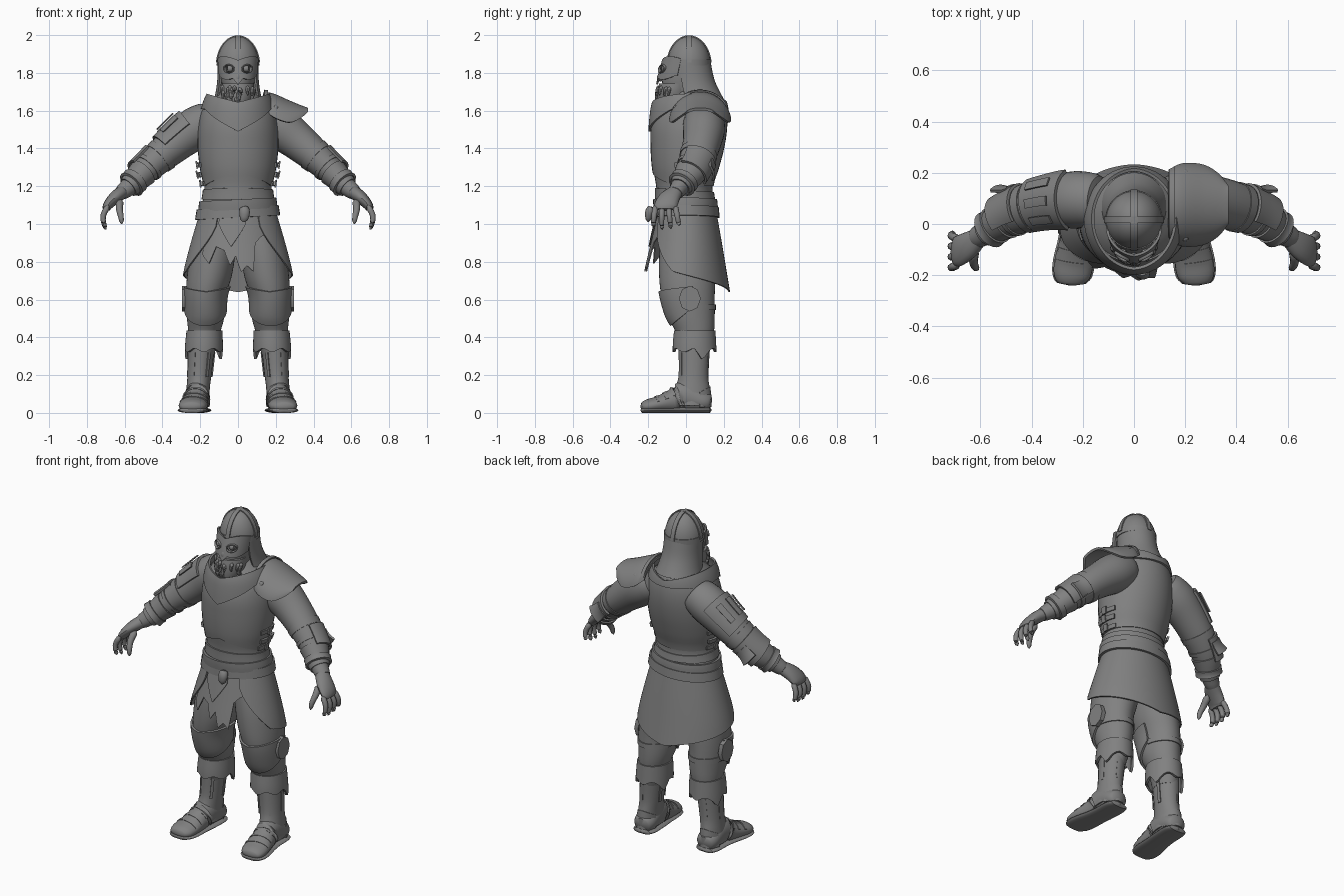
import bpy, bmesh, random
from math import sin, cos, pi, sqrt
from mathutils import Vector

cube = bpy.data.objects.get("Cube")
if cube:
    bpy.data.objects.remove(cube)
random.seed(4)
TAU = 2 * pi
made = []

grey = bpy.data.materials.new("plain_grey")
grey.use_nodes = True
grey.diffuse_color = (0.22, 0.22, 0.22, 1)
bsdf = next(n for n in grey.node_tree.nodes if n.type == 'BSDF_PRINCIPLED')
bsdf.inputs["Base Color"].default_value = grey.diffuse_color
bsdf.inputs["Roughness"].default_value = 0.7


def interp(keys, k):
    """Smooth curve through rows whose first entry is the parameter."""
    n = len(keys)
    k = min(max(k, keys[0][0]), keys[-1][0])
    i = next((j for j in range(n - 1) if k <= keys[j + 1][0]), n - 2)

    def slope(j, c):
        a, b = keys[max(j - 1, 0)], keys[min(j + 1, n - 1)]
        return (b[c] - a[c]) / (b[0] - a[0])
    a, b = keys[i], keys[i + 1]
    h = b[0] - a[0]
    t = (k - a[0]) / h
    return [a[c] * (1 + 2 * t) * (1 - t) ** 2 + b[c] * t * t * (3 - 2 * t)
            + h * t * (1 - t) * (slope(i, c) * (1 - t) - slope(i + 1, c) * t)
            for c in range(1, len(a))]


def grid(name, f, nu, nv, thick=0.0, both=False, cap=False, keep=None):
    """Surface f(u, v); optionally capped, thickened or made for both sides."""
    for side in ((1, -1) if both else (1,)):
        bm = bmesh.new()
        vs = [[bm.verts.new(f(i / nu, j / nv)) for j in range(nv + 1)] for i in range(nu + 1)]
        for i in range(nu):
            for j in range(nv):
                if keep is None or keep((i + .5) / nu, (j + .5) / nv):
                    bm.faces.new((vs[i][j], vs[i + 1][j], vs[i + 1][j + 1], vs[i][j + 1]))
        for v in bm.verts:
            v.co.x *= side
        bmesh.ops.delete(bm, geom=[v for v in bm.verts if not v.link_faces], context='VERTS')
        bmesh.ops.remove_doubles(bm, verts=bm.verts, dist=0.0002)
        if cap:
            bmesh.ops.holes_fill(bm, edges=[e for e in bm.edges if e.is_boundary], sides=0)
        bmesh.ops.recalc_face_normals(bm, faces=bm.faces)
        if thick:
            bmesh.ops.solidify(bm, geom=bm.faces[:], thickness=thick)
            bmesh.ops.recalc_face_normals(bm, faces=bm.faces)
        full = ("left_" if side > 0 else "right_") + name if both else name
        me = bpy.data.meshes.new(full)
        bm.to_mesh(me)
        bm.free()
        me.materials.append(grey)
        ob = bpy.data.objects.new(full, me)
        bpy.context.collection.objects.link(ob)
        made.append(ob)


def body_point(rings, a, z, off=0.0):
    """Rings are (z, centre x, half width, front y, back y); angle 0 is the front."""
    cx, hw, f, b = interp(rings, z)
    return Vector((cx + (hw + off) * sin(a), (f + b) / 2 - ((b - f) / 2 + off) * cos(a), z))


def shell(name, rings, bot, top, a0=0.0, a1=TAU, off=0.0, thick=0.012, nu=40, nv=8, **kw):
    bt = bot if callable(bot) else lambda a: bot
    tp = top if callable(top) else lambda a: top

    def f(u, v):
        a = a0 + (a1 - a0) * u
        return body_point(rings, a, bt(a) + (tp(a) - bt(a)) * v, off)
    grid(name, f, nu, nv, thick, **kw)


def path_point(keys, k, a, off=0.0, scale=1.0):
    """Keys are (k, x, y, z, depth radius, height radius); angle 0 is the upper side."""
    x, y, z, ru, rv = interp(keys, k)
    e = 0.02
    t = (Vector(interp(keys, k + e)[:3]) - Vector(interp(keys, k - e)[:3])).normalized()
    u = Vector((0, 1, 0)) if abs(t.y) < 0.9 else Vector((1, 0, 0))
    u = (u - t * t.dot(u)).normalized()
    w = u.cross(t)
    if w.z + 0.3 * w.x < 0:
        w.negate()
    return Vector((x, y, z)) + w * (rv + off) * scale * cos(a) + u * (ru + off) * scale * sin(a)


def tube(name, pts, sides=20, steps=4, both=True, floor=None):
    keys = [(i,) + tuple(p) for i, p in enumerate(pts)]
    n = len(pts) - 1

    def f(u, v):
        k = u * n
        d = min(1, min(k, n - k) / 0.3)
        p = path_point(keys, k, v * TAU, 0, max(0.25, sqrt(1 - (1 - d) ** 2)))
        if floor is not None:
            p.z = max(p.z, floor)
        return p
    grid(name, f, n * steps, sides, both=both, cap=True)


def wave(a):
    """Angle from the front, 0 to pi."""
    a = abs(a) % TAU
    return min(a, TAU - a)


# Torso, breastplate and waist
torso = [(.98, 0, .2, -.14, .15), (1.1, 0, .19, -.155, .15), (1.2, 0, .178, -.158, .14),
         (1.3, 0, .197, -.175, .17), (1.42, 0, .208, -.182, .2), (1.53, 0, .203, -.178, .213),
         (1.62, 0, .175, -.145, .205), (1.68, 0, .11, -.09, .18), (1.72, 0, .07, -.05, .13)]
shell("torso", torso, .98, 1.72, thick=0, nv=24, cap=True)
shell("breastplate", torso, lambda a: 1.2 + .07 * max(0, 1 - wave(a) / 1.3), 1.62, off=.006, nv=16)
shell("waist_wrap", torso, 1.13, lambda a: 1.18 + .01 * cos(a), off=.008)
shell("sash", torso, lambda a: 1.075 + .01 * sin(a), lambda a: 1.13 + .01 * sin(a), off=.018, thick=.015)
belt = [(1.02, 0, .228, -.17, .18), (1.1, 0, .215, -.165, .172)]
shell("belt", belt, lambda a: 1.035 + .012 * sin(a), lambda a: 1.088 + .012 * sin(a), thick=.014, nv=3)
tube("belt_knot", [(.03, -.18, 1.09, .02, .022), (.035, -.195, 1.06, .022, .028), (.03, -.2, 1.01, .012, .018)], both=False)
for i in range(3):
    shell(f"side_strap_{i}", torso, 1.2 + .05 * i, 1.225 + .05 * i, 1.25, 1.95, .014, .012, 6, 1, both=True)
    shell(f"side_buckle_{i}", torso, 1.192 + .05 * i, 1.233 + .05 * i, 1.5, 1.66, .024, .008, 2, 1, both=True)

# Skirt with an open front and a torn hanging cloth
skirt = [(.6, 0, .31, -.26, .24), (.75, 0, .288, -.235, .215), (.9, 0, .25, -.2, .19), (1.07, 0, .2, -.16, .16)]


def skirt_hem(a):
    s = wave(a)
    return 1.0 - .25 * min(1, (s - .54) / .75) ** .7 - .11 * max(0, s - 1.29) / 1.85


torn = [(-.85, .84), (-.62, .79), (-.5, .88), (-.3, .86), (-.16, .78), (-.05, .83), (.06, .745),
        (.18, .78), (.3, .75), (.4, .9), (.55, .93), (.85, .96)]


def torn_hem(a):
    for (p, q), (r, s) in zip(torn, torn[1:]):
        if a <= r:
            return q + (s - q) * max(0, a - p) / (r - p)
    return torn[-1][1]


shell("skirt", skirt, skirt_hem, 1.06, .55, TAU - .55, 0, .008, 64, 10)
shell("torn_cloth", skirt, torn_hem, 1.06, -.85, .85, -.014, .006, 68, 8)
shell("short_cloth", skirt, lambda a: .88 + .35 * abs(a + .15), 1.06, -.5, .2, -.004, .006, 16, 6)

# Legs, knee covers and boots
leg = [(.3, .19, .062, -.035, .12), (.43, .178, .085, -.055, .148), (.5, .172, .098, -.095, .152),
       (.62, .17, .105, -.13, .152), (.72, .152, .118, -.142, .155), (.86, .13, .118, -.14, .15), (1.02, .1, .1, -.12, .13)]
shell("leg", leg, .3, 1.02, thick=0, nv=24, both=True, cap=True)
shell("knee_cover", leg, lambda a: .46 + .1 * (wave(a) / 1.7) ** 2, lambda a: .64 + .03 * (wave(a) / 1.7),
      -1.75, 1.75, .012, .012, both=True)
shell("knee_strap", leg, .545, .575, 1.7, TAU - 1.7, .006, .008, 16, 2, both=True)


def disc(u, v):
    r = (0, 1, 1, 0)[round(v * 3)]
    a = u * TAU
    return (.272 if v < .5 else .297, .02 + .058 * r * cos(a), .605 + .068 * r * sin(a))


grid("knee_side_plate", disc, 8, 3, both=True)
cuff = [(.28, .182, .102, -.07, .165), (.36, .18, .1, -.07, .16), (.45, .177, .094, -.062, .155)]
shell("boot_cuff", cuff, lambda a: .322 - .045 * max(0, 1 - abs(wave(a) - 1.9) / .35) + .02 * sin(a * 3) ** 2, .437,
      both=True, thick=.014)
boot = [(.04, .215, .066, -.075, .132), (.12, .212, .062, -.06, .127), (.19, .205, .063, -.04, .118), (.36, .193, .07, -.04, .126)]
shell("boot_shaft", boot, .04, .36, thick=0, both=True, cap=True, nv=14)
shell("boot_heel_guard", boot, .03, lambda a: .11 + .03 * sin((a - 2) / 2.28 * pi), 2.0, 4.28, .004, .008, 16, 4, both=True)
for i, a in enumerate((-.75, .45, 1.55, 2.8, 4.4)):
    shell(f"boot_seam_{i}", boot, .19, .32, a, a + .22, .002, .006, 3, 5, both=True)
foot = [(.212, .135, .05, .045, .045), (.213, .09, .06, .065, .058), (.216, 0, .085, .066, .085), (.224, -.07, .062, .068, .064),
        (.235, -.15, .044, .076, .044), (.243, -.205, .035, .07, .036), (.245, -.24, .03, .045, .022)]
tube("foot", foot, 24, 5, floor=.012)
tube("sole", [(x, y, .014, r + .006, .016) for x, y, z, r, h in foot], 20, 4, floor=0)
foot_keys = [(i,) + p for i, p in enumerate(foot)]
for i, k in enumerate((2.7, 3.3, 3.9)):
    grid(f"foot_strap_{i}", lambda u, v: path_point(foot_keys, k + .22 * v, -1.2 + 2.4 * u, .003), 14, 2, .007, both=True)

# Arms with plates that follow the sleeve
arm = [(0, .12, .09, 1.565, .1, .095), (1, .22, .095, 1.51, .112, .112), (2, .32, .085, 1.435, .102, .1),
       (3, .42, .06, 1.35, .093, .086), (4, .5, .025, 1.275, .078, .07), (5, .575, -.03, 1.2, .05, .05),
       (6, .63, -.062, 1.155, .04, .038)]
tube("arm", [p[1:] for p in arm], 28, 5)


def arm_plate(name, k0, k1, a0, a1, off, thick=.012, flare=0.0, both=True, mirror=1):
    def f(u, v):
        p = path_point(arm, k0 + (k1 - k0) * v, a0 + (a1 - a0) * u, off + flare * v * v)
        return Vector((p.x * mirror, p.y, p.z))
    grid(name, f, 28, 6, thick, both)


arm_plate("sleeve_band", 2.75, 3.05, 0, TAU, .004)
arm_plate("elbow_plate", 3.1, 4.15, -.5, 2.0, .014, flare=.012)
arm_plate("elbow_strap", 3.55, 3.75, 0, TAU, .006)
arm_plate("bracer", 4.0, 5.1, 0, TAU, .008)
arm_plate("bracer_cuff", 4.55, 4.85, 0, TAU, .016, .014, .008)
arm_plate("elbow_spur", 3.3, 3.85, 1.0, 1.9, .02, flare=.03)
arm_plate("right_shoulder_pad", 1.2, 2.6, -1.25, 1.25, .014, .014, both=False, mirror=-1)
for i, a in enumerate((-.75, -.15, .45)):
    arm_plate(f"shoulder_pad_slat_{i}", 1.45, 2.3, a, a + .28, .028, .007, both=False, mirror=-1)

# Left shoulder guard
guard = [(0, .135, 1.7, .14, .11), (1, .19, 1.69, .165, .15), (2, .27, 1.655, .16, .14), (3, .33, 1.63, .125, .085), (4, .37, 1.615, .075, .025)]


def guard_point(u, v):
    x, z, w, drop = interp(guard, u * 4)
    a = (v * 2 - 1) * 1.4
    return (x, .075 + w * sin(a), z - drop * (1 - cos(a)))


grid("left_shoulder_guard", guard_point, 20, 28, .014)
grid("left_shoulder_guard_trim", lambda u, v: Vector(guard_point(.02 + .1 * u, v)) + Vector((0, 0, .012)), 3, 28, .008)
for y in (-.055, .2):
    tube("guard_stud", [(.19, y, 1.59, .016, .016), (.2, y, 1.615, .014, .014), (.205, y, 1.63, .008, .008)], 10, 3, False)

# Hands
tube("palm", [(.6, -.045, 1.178, .036, .036), (.65, -.085, 1.14, .055, .034), (.688, -.107, 1.1, .06, .026),
              (.7, -.11, 1.07, .05, .018)], 16)
for i, drop in enumerate((.0, .015, .01, -.015)):
    y = -.16 + .034 * i
    tube(f"finger_{i}", [(.685, y, 1.1, .016, .016), (.712, y - .008 + .006 * i, 1.05, .015, .015),
                         (.712, y - .012 + .01 * i, 1.01, .013, .013), (.7, y - .012 + .012 * i, .985 - drop, .01, .01)], 10, 3)
tube("thumb", [(.625, -.1, 1.13, .02, .022), (.628, -.145, 1.08, .018, .018), (.62, -.168, 1.04, .015, .015),
               (.615, -.175, 1.0, .01, .01)], 10, 3)

# Cowl, neck drape and head
cowl = [(1.47, 0, .205, -.195, .225), (1.58, 0, .195, -.186, .222), (1.65, 0, .178, -.172, .21), (1.73, 0, .14, -.13, .175)]
shell("cowl", cowl, lambda a: 1.49 + .12 * min(1, wave(a) / 1.1), lambda a: 1.645 + .045 * sin(wave(a)), off=.006, nu=56)
drape = [(1.62, 0, .14, -.06, .225), (1.68, 0, .122, -.08, .19), (1.76, 0, .11, -.09, .152), (1.87, 0, .108, -.095, .128)]
shell("neck_drape", drape, lambda a: 1.65 - .01 * cos(a), 1.86, 1.1, TAU - 1.1)
head = [(1.62, 0, .05, -.08, .08), (1.69, 0, .072, -.115, .1), (1.77, 0, .09, -.125, .115), (1.88, 0, .1, -.09, .12)]
shell("head", head, 1.62, 1.88, thick=0, nv=14, cap=True)
tube("nose", [(0, -.11, 1.82, .01, .012), (0, -.135, 1.78, .018, .016), (0, -.135, 1.755, .014, .012)], 12, 3, False)


def dome(a, b, off=0.0):
    return ((.111 + off) * sin(a) * cos(b), .016 - (.114 + off) * cos(a) * cos(b), 1.84 + (.153 + off) * sin(b))


grid("helmet", lambda u, v: dome(u * TAU, v * pi / 2), 40, 14, .006)
for n, (a, w) in enumerate(((0, .013), (pi / 2, .013))):
    def ridge(u, v):
        p = Vector(dome(a, .1 + (pi - .2) * v, .006))
        return p + Vector((cos(a), sin(a), 0)) * w * (u * 2 - 1)
    grid(f"helmet_ridge_{n}", ridge, 2, 30, .006)
band = [(1.8, 0, .113, -.1, .132), (1.9, 0, .112, -.1, .132)]
shell("helmet_band", band, 1.838, 1.87, thick=.01, nv=2)

# Face guard with eye openings
mask = [(1.7, 0, .09, -.165, .09), (1.78, 0, .102, -.15, .1), (1.9, 0, .112, -.118, .115)]


def mask_low(a):
    return 1.785 - .045 * max(0, 1 - wave(a) / .3) - .02 * sin(min(wave(a), 1.3) * 2.4)


def mask_high(a):
    return 1.868 + .02 * sin(min(wave(a) * 2, pi))


def not_eye(u, v):
    a = -1.4 + 2.8 * u
    z = mask_low(a) + (mask_high(a) - mask_low(a)) * v
    return ((abs(a) - .46) / .25) ** 2 + ((z - 1.822) / .02) ** 2 > 1


shell("face_guard", mask, mask_low, mask_high, -1.4, 1.4, 0, .01, 72, 24, keep=not_eye)


def eye_rim(u, v):
    r = 1 + .16 * cos(v * TAU)
    return body_point(mask, .46 + .26 * r * cos(u * TAU), 1.822 + .021 * r * sin(u * TAU), .004 + .007 * sin(v * TAU))


grid("eye_rim", eye_rim, 32, 8, both=True)
tube("eye", [(.028, -.113, 1.822, .014, .014), (.043, -.115, 1.822, .018, .018), (.058, -.113, 1.822, .014, .014)], 12, 4)

# Beard of overlapping locks
beard = [(1.6, 0, .045, -.135, 0), (1.64, 0, .068, -.148, .01), (1.7, 0, .084, -.15, .02), (1.755, 0, .085, -.14, .03)]
shell("beard", beard, 1.6, 1.745, thick=0, cap=True, nv=10)
for i in range(36):
    a, z = random.uniform(-1.4, 1.4), random.uniform(1.66, 1.74)
    pts = [body_point(beard, a + random.uniform(-.1, .1), z - .025 * j, .001 + .003 * j) for j in range(3)]
    tube(f"beard_lock_{i}", [(*p, r, r) for p, r in zip(pts, (.01, .01, .004))], 8, 3, False)

# Soft shading with crisp plate edges
bpy.ops.object.select_all(action='DESELECT')
for ob in made:
    ob.select_set(True)
bpy.context.view_layer.objects.active = made[0]
bpy.ops.object.shade_smooth_by_angle(angle=.7)
